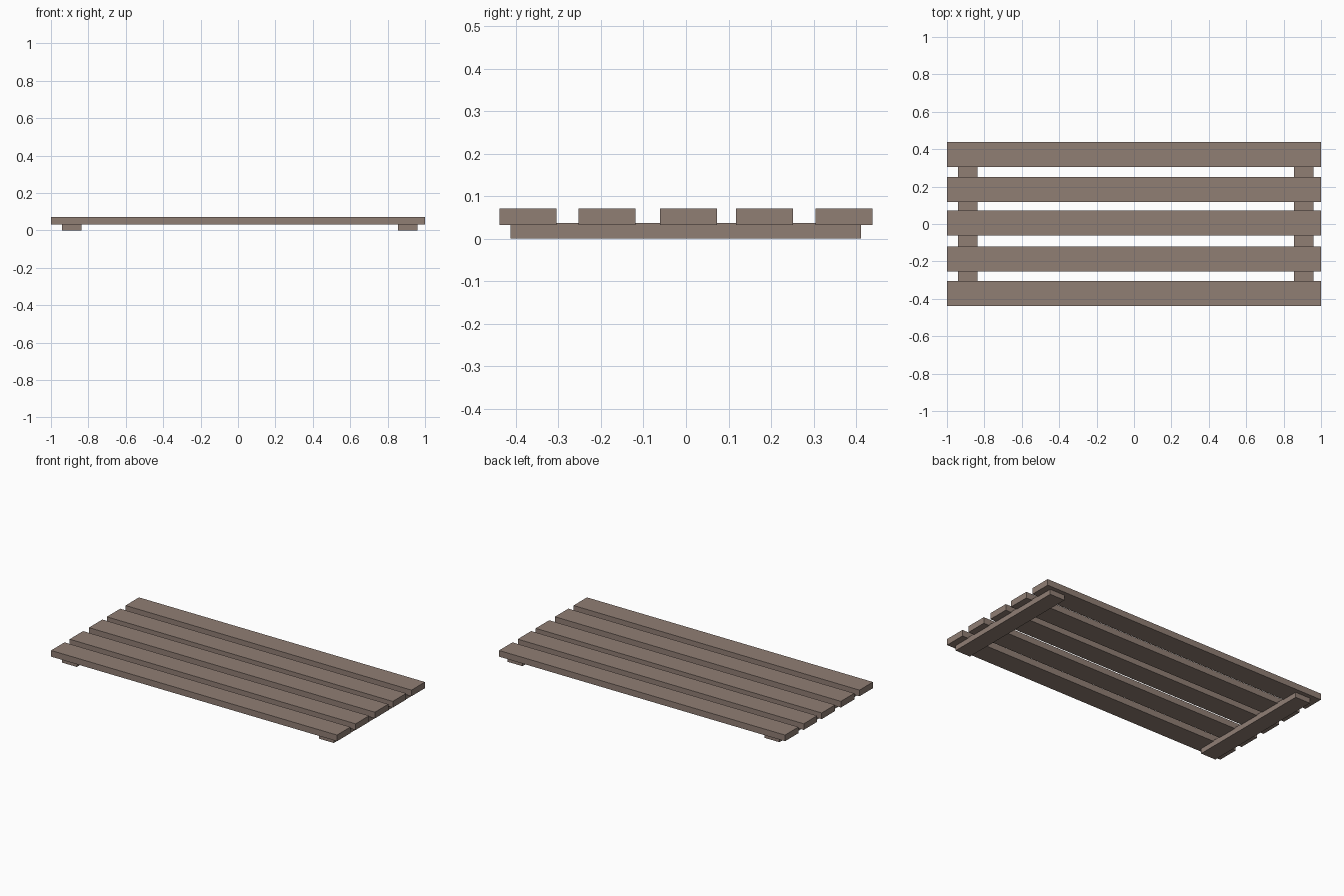
import bpy

if "Cube" in bpy.data.objects:
    bpy.data.objects.remove(bpy.data.objects["Cube"])

wood = bpy.data.materials.new("weathered_wood")
wood.diffuse_color = (0.28, 0.21, 0.175, 1)
wood.use_nodes = True
wood.node_tree.nodes["Principled BSDF"].inputs["Base Color"].default_value = wood.diffuse_color


def box(name, x, y, z):
    """Box spanning the (min, max) ranges on each axis."""
    bpy.ops.mesh.primitive_cube_add(size=1, location=[sum(r) / 2 for r in (x, y, z)])
    ob = bpy.context.object
    ob.name = name
    ob.scale = [r[1] - r[0] for r in (x, y, z)]
    bpy.ops.object.transform_apply(location=False, rotation=False, scale=True)
    ob.data.materials.append(wood)
    return ob


# Five long planks, slightly unevenly spaced
for i, y in enumerate((-0.372, -0.186, 0.006, 0.185, 0.372)):
    box(f"plank_{i + 1}", (-1, 1), (y - 0.067, y + 0.067), (0.032, 0.071))

# Two cross battens underneath, let slightly into the planks
for name, x in (("left_batten", (-0.942, -0.838)), ("right_batten", (0.855, 0.959))):
    box(name, x, (-0.413, 0.412), (0, 0.037))
